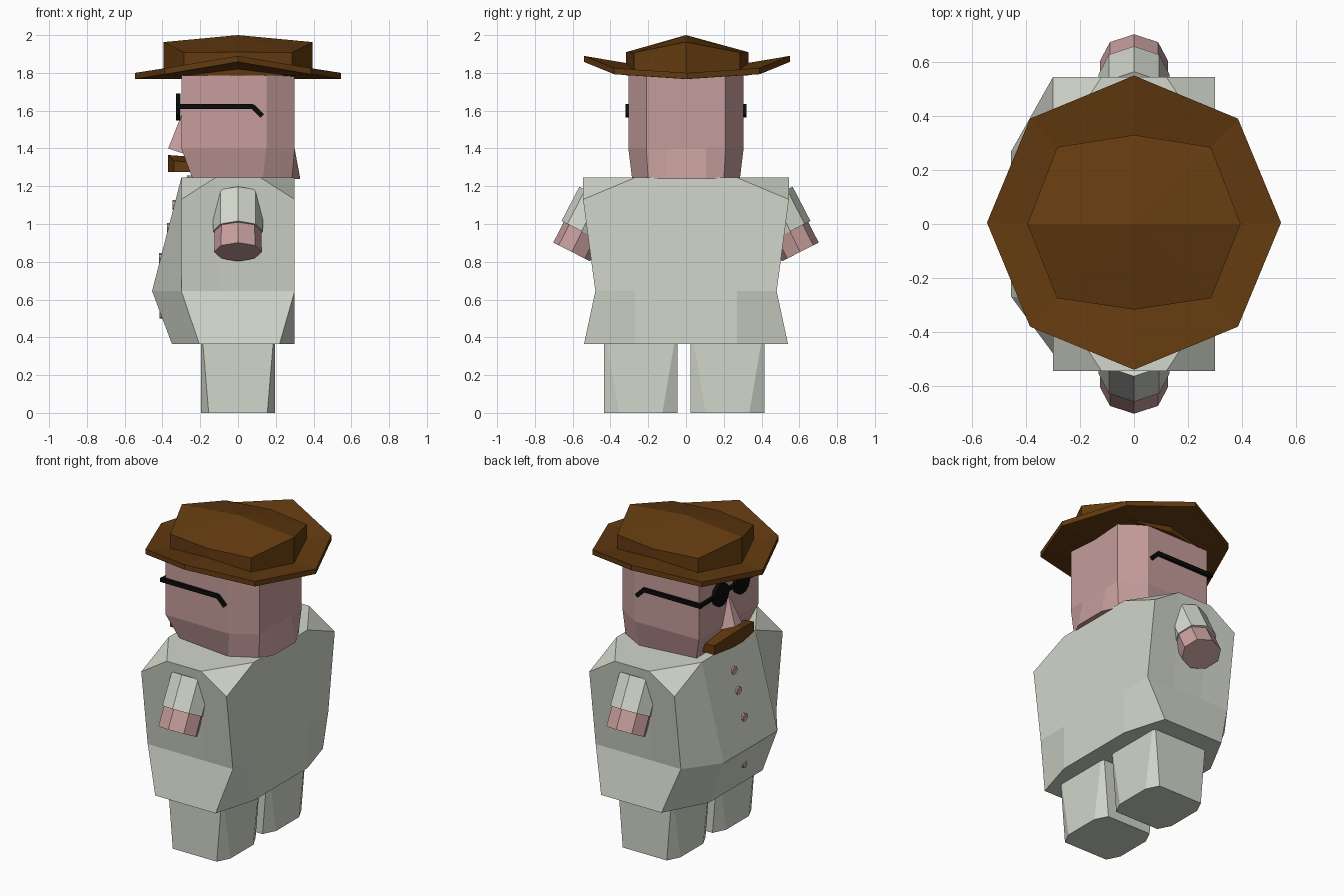
import bpy, bmesh, math
from mathutils import Vector

if "Cube" in bpy.data.objects:
    bpy.data.objects.remove(bpy.data.objects["Cube"])


def material(name, rgb):
    m = bpy.data.materials.new(name)
    m.diffuse_color = (*rgb, 1)
    m.use_nodes = True
    m.node_tree.nodes["Principled BSDF"].inputs["Base Color"].default_value = m.diffuse_color
    return m


CLOTH = material("pale grey cloth", (0.64, 0.67, 0.59))
SKIN = material("pink skin", (0.56, 0.34, 0.33))
BROWN = material("brown", (0.125, 0.043, 0.005))
BLACK = material("black", (0.003, 0.003, 0.003))


def build(name, verts, faces, mat):
    bm = bmesh.new()
    vs = [bm.verts.new(v) for v in verts]
    for f in faces:
        bm.faces.new([vs[i] for i in f])
    bmesh.ops.recalc_face_normals(bm, faces=bm.faces[:])
    me = bpy.data.meshes.new(name)
    bm.to_mesh(me)
    bm.free()
    me.materials.append(mat)
    ob = bpy.data.objects.new(name, me)
    bpy.context.collection.objects.link(ob)
    return ob


def loft(name, rings, mat, caps=None):
    """Skin equal rings of points; caps = (first, last) face lists or n-gons."""
    n = len(rings[0])
    verts = [p for r in rings for p in r]
    faces = [(k * n + i, k * n + (i + 1) % n, (k + 1) * n + (i + 1) % n, (k + 1) * n + i)
             for k in range(len(rings) - 1) for i in range(n)]
    last = (len(rings) - 1) * n
    top = caps or [tuple(range(n))]
    faces += [tuple(range(n))] + [tuple(last + i for i in f) for f in top]
    return build(name, verts, faces, mat)


def mirror_y(half):
    """Close a half outline (y > 0, front to back) across y = 0."""
    return half + [(x, -y, z) for x, y, z in reversed(half)]


def tube(name, a, b, ra, rb, mat, sides=8, u=(1, 0, 0), squash=1.0):
    """Tapered prism from a to b, with u as one cross-section axis."""
    a, b, u = Vector(a), Vector(b), Vector(u)
    v = (b - a).normalized().cross(u)
    ang = [2 * math.pi * i / sides for i in range(sides)]
    ring = lambda c, r: [c + u * r * math.cos(t) + v * r * squash * math.sin(t) for t in ang]
    return loft(name, [ring(a, ra), ring(b, rb)], mat)


def bar(name, a, b, w, mat):
    """Square bar lying along a path in the xz or y direction."""
    a, b = Vector(a), Vector(b)
    d = (b - a).normalized()
    u = Vector((0, 1, 0)) if abs(d.y) < 0.5 else Vector((1, 0, 0))
    v = d.cross(u)
    ring = lambda c: [c + (u * i * 0.8 + v * j) * w / 2 for i, j in ((-1, -1), (1, -1), (1, 1), (-1, 1))]
    return loft(name, [ring(a), ring(b)], mat)


# Body: each half outline runs belly, front corner, side, side, back corner, back
bottom = mirror_y([(-.35, .27, .365), (-.205, .54, .365), (-.1, .54, .365),
                   (.1, .54, .365), (.22, .54, .365), (.30, .27, .365)])
middle = mirror_y([(-.455, .27, .645), (-.30, .48, .645), (-.1, .48, .645),
                   (.1, .48, .645), (.30, .48, .645), (.30, .27, .645)])
shoulder = mirror_y([(-.30, .27, 1.245), (-.30, .545, 1.13), (-.12, .545, 1.245),
                     (.12, .545, 1.245), (.30, .545, 1.13), (.30, .27, 1.245)])
loft("body", [bottom, middle, shoulder], CLOTH,
     [(0, 1, 2), (3, 4, 5), (6, 7, 8), (9, 10, 11), (0, 2, 3, 5, 6, 8, 9, 11)])

# Buttons on the shirt front
for z in (1.10, 0.98, 0.82):
    x = -.455 + .155 * (z - .645) / .6
    tube("button", (x + .02, 0, z), (x - .008, 0, z), .026, .026, SKIN, 8, (0, 1, 0))
tube("button", (-.40, 0, .52), (-.416, 0, .52), .02, .02, SKIN, 8, (0, 1, 0))

# Legs: near-square top, octagonal foot
def leg_ring(cy, z, a, b):
    pts = [(.195, b), (a, .195), (-a, .195), (-.195, b),
           (-.195, -b), (-a, -.195), (a, -.195), (.195, -b)]
    return [(x, cy + y, z) for x, y in pts]


for cy in (-.24, .22):
    loft("leg", [leg_ring(cy, 0, .155, .115), leg_ring(cy, .38, .187, .18)], CLOTH)

# Stub arms with short sleeves
for s in (-1, 1):
    tube("sleeve", (0, s * .46, 1.145), (0, s * .553, .962), .13, .132, CLOTH, 8, squash=.9)
    tube("arm", (0, s * .50, 1.06), (0, s * .605, .852), .124, .126, SKIN, 8, squash=.87)

# Neck and head, with a fold at the nape
tube("neck", (0, 0, 1.15), (0, 0, 1.256), .29, .27, SKIN, 8)
outline = [(-.30, .30), (.15, .305), (.30, .21), (.30, .105)]
jaw = [(-.24, .24), (.13, .285), (.285, .2), (.33, .105)]
loft("head", [mirror_y([(x, y, z) for x, y in o])
              for o, z in ((jaw, 1.237), (outline, 1.40), (outline, 1.785))], SKIN)

# Nose
build("nose", [(-.29, 0, 1.60), (-.37, .035, 1.40), (-.37, -.035, 1.40),
               (-.28, .08, 1.37), (-.28, -.08, 1.37)],
      [(0, 1, 2), (0, 1, 3), (0, 2, 4), (1, 2, 4, 3), (0, 3, 4)], SKIN)

# Moustache, drooping at the ends
loft("moustache", [[(-.37 + dx, y, 1.275), (-.23, y, 1.275), (-.23, y, zt - .01), (-.37 + dx, y, zt)]
                   for y, zt, dx in ((-.2, 1.335, .03), (-.05, 1.365, 0), (.05, 1.365, 0), (.2, 1.335, .03))],
     BROWN)

# Glasses
for s in (-1, 1):
    tube("lens", (-.305, s * .105, 1.62), (-.328, s * .105, 1.62), .075, .075, BLACK, 10, (0, 1, 0))
    bar("glasses_arm", (-.325, s * .31, 1.622), (.08, s * .31, 1.622), .025, BLACK)
    bar("glasses_tip", (.075, s * .31, 1.625), (.128, s * .31, 1.572), .025, BLACK)
bar("glasses_bridge", (-.315, -.315, 1.622), (-.315, .315, 1.622), .022, BLACK)


# Hat brim: octagonal plate curled up at the sides
def brim_ring(dz):
    pts = []
    for i in range(8):
        t = math.pi * i / 4
        lift = (0, .025, .09)[round(2 * abs(math.sin(t)) ** 2)]
        pts.append((.545 * math.cos(t), .005 + .545 * math.sin(t), 1.768 + lift + dz))
    return pts


verts = brim_ring(0) + brim_ring(.032) + [(0, 0, 1.766), (0, 0, 1.798)]
faces = [f for i in range(8) for j in [(i + 1) % 8]
         for f in ((i, j, 8 + j, 8 + i), (i, j, 16), (8 + i, 8 + j, 17))]
build("hat_brim", verts, faces, BROWN)

# Hat crown: eight sides under a roof ridged from front to back
plan = [(.395, 0, 1.963), (.285, .285, 1.908), (0, .33, 1.91), (-.285, .285, 1.908),
        (-.395, 0, 1.963), (-.285, -.275, 1.908), (0, -.317, 1.91), (.285, -.275, 1.908)]
verts = [(x, y, 1.785) for x, y, z in plan] + plan + [(0, 0, 2.0)]
faces = [tuple(range(8))]
for i in range(8):
    j = (i + 1) % 8
    faces += [(i, j, 8 + j, 8 + i), (8 + i, 8 + j, 16)]
build("hat_crown", verts, faces, BROWN)
